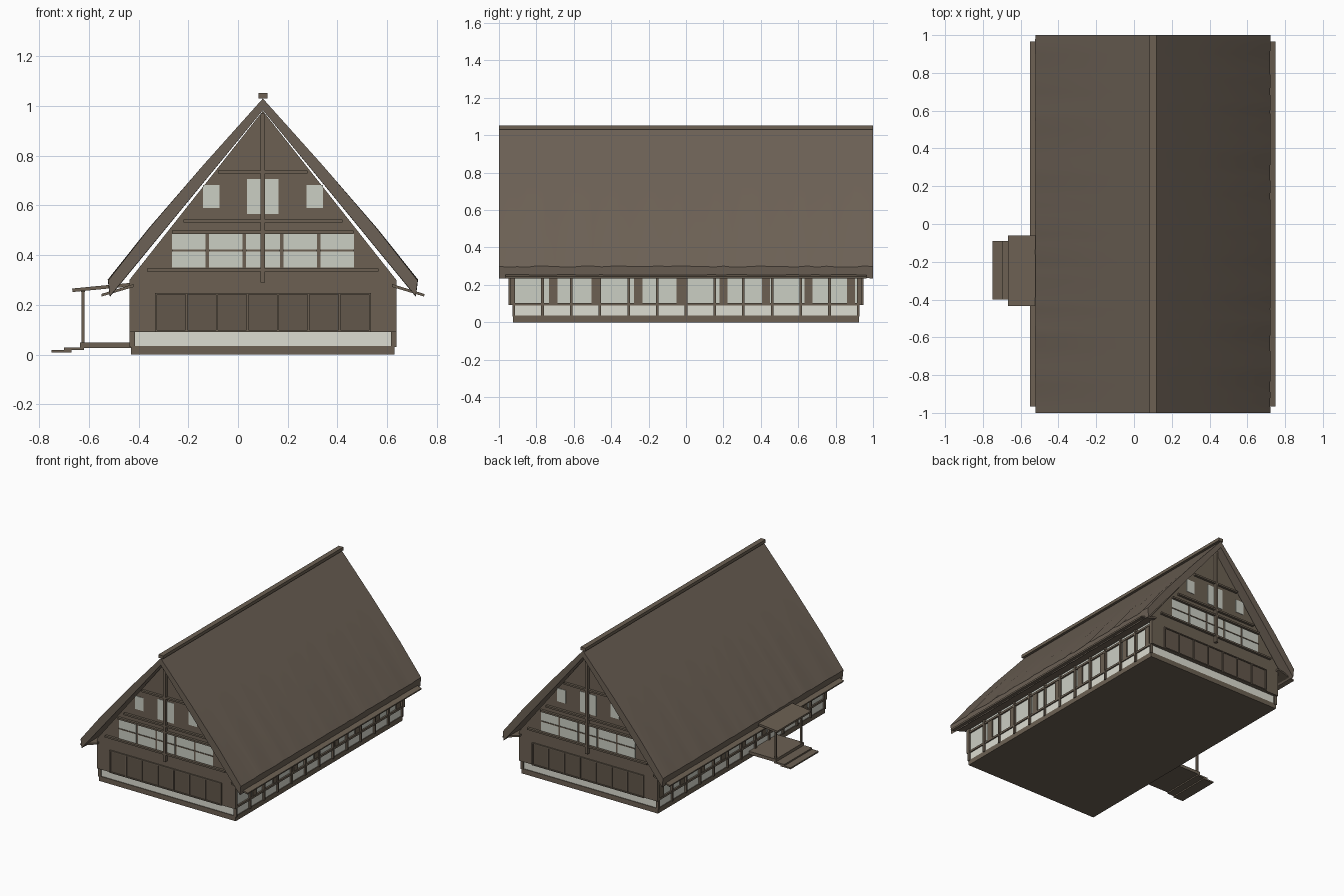
import bpy, bmesh, math, random
from mathutils import Vector

random.seed(4)
cube = bpy.data.objects.get("Cube")
if cube:
    bpy.data.objects.remove(cube)

CX = 0.10  # the ridge line of the house


def material(name, r, g, b):
    m = bpy.data.materials.new(name)
    m.use_nodes = True
    m.diffuse_color = (r, g, b, 1)
    m.node_tree.nodes["Principled BSDF"].inputs["Base Color"].default_value = (r, g, b, 1)
    return m


wood = material("brown wood", 0.150, 0.118, 0.086)
panel_wood = material("dark panel wood", 0.122, 0.095, 0.069)
thatch = material("thatch", 0.152, 0.120, 0.092)
plaster = material("pale plaster", 0.72, 0.72, 0.64)
paper = material("window paper", 0.60, 0.62, 0.55)


def finish(name, bm, *mats):
    bmesh.ops.recalc_face_normals(bm, faces=bm.faces)
    mesh = bpy.data.meshes.new(name)
    bm.to_mesh(mesh)
    bm.free()
    for m in mats:
        mesh.materials.append(m)
    obj = bpy.data.objects.new(name, mesh)
    bpy.context.collection.objects.link(obj)
    return obj


def boxes(name, mat, items):
    """One object from boxes given as x0, x1, y0, y1, z0, z1."""
    bm = bmesh.new()
    for x0, x1, y0, y1, z0, z1 in items:
        verts = bmesh.ops.create_cube(bm, size=1)["verts"]
        mid = Vector((x0 + x1, y0 + y1, z0 + z1)) / 2
        for v in verts:
            v.co = mid + Vector((v.co.x * (x1 - x0), v.co.y * (y1 - y0), v.co.z * (z1 - z0)))
    return finish(name, bm, mat)


def prism(bm, profile, y0, y1):
    """Extrude an x, z outline along y."""
    f = bm.faces.new([bm.verts.new((x, y0, z)) for x, z in profile])
    new = bmesh.ops.extrude_face_region(bm, geom=[f])["geom"]
    bmesh.ops.translate(bm, verts=[g for g in new if isinstance(g, bmesh.types.BMVert)],
                        vec=(0, y1 - y0, 0))


def gable_outline(half, low, eave, top):
    return [(CX - half, low), (CX + half, low), (CX + half, eave), (CX, top), (CX - half, eave)]


def both_gables(x0, x1, z0, z1, out):
    """The same plate on the front and back gable, standing out to depth out."""
    return [(x0, x1, *sorted((s * 0.935, s * out)), z0, z1) for s in (-1, 1)]


# Foundation and plaster band
boxes("foundation", wood, [(CX - 0.53, CX + 0.53, -0.925, 0.925, 0, 0.035)])
boxes("plaster_band", plaster, [(CX - 0.525, CX + 0.525, -0.92, 0.92, 0.035, 0.095)])

# Main body with paper screens along the long sides
bm = bmesh.new()
prism(bm, gable_outline(0.522, 0.09, 0.30, 0.965), -0.92, 0.92)
bmesh.ops.recalc_face_normals(bm, faces=bm.faces)
for f in bm.faces:
    f.material_index = 1 if abs(f.normal.x) > 0.95 else 0
finish("body", bm, wood, paper)

# Boarded gable walls
bm = bmesh.new()
for s in (-1, 1):
    prism(bm, gable_outline(0.537, 0.092, 0.30, 0.98), s * 0.915, s * 0.94)
finish("gable_walls", bm, wood)

# Gable windows
row = [-0.265 + 0.149 * i for i in range(5)]
panes, bars = [], []
for x in row:
    panes += both_gables(x, x + 0.135, 0.35, 0.485, 0.943)
    bars += both_gables(x, x + 0.135, 0.415, 0.422, 0.947)
for dx, w, z0, z1 in ((-0.208, 0.033, 0.59, 0.682), (0, 0.063, 0.565, 0.707), (0.208, 0.033, 0.59, 0.682)):
    panes += both_gables(CX + dx - w, CX + dx + w, z0, z1, 0.943)
boxes("gable_windows", paper, panes)
boxes("window_bars", wood, bars)

# Gable beams and king post
beams = both_gables(CX - 0.009, CX + 0.009, 0.29, 0.97, 0.962)
for half, z in ((0.18, 0.735), (0.32, 0.537), (0.365, 0.494), (0.465, 0.341)):
    beams += both_gables(CX - half, CX + half, z - 0.006, z + 0.006, 0.957)
boxes("gable_beams", wood, beams)

# Dark sliding panels below, with frames
step = 0.86 / 7
panels, frames = [], []
for i in range(7):
    x = CX - 0.43 + i * step
    panels += both_gables(x, x + step, 0.095, 0.247, 0.942)
for i in range(8):
    x = CX - 0.43 + i * step
    frames += both_gables(x - 0.004, x + 0.004, 0.095, 0.247, 0.949)
for z in (0.095, 0.245):
    frames += both_gables(CX - 0.434, CX + 0.434, z - 0.003, z + 0.004, 0.949)
boxes("gable_panels", panel_wood, panels)
boxes("gable_panel_frames", wood, frames)

# Long side walls: posts, rails, shutters
posts, rails, shutters, lower = [], [], [], []
for s in (-1, 1):
    def side(depth, y0, y1, z0, z1):
        return (*sorted((CX + s * 0.515, CX + s * depth)), y0, y1, z0, z1)
    for i in range(-6, 7):
        y = i * 0.1535
        posts.append(side(0.537, y - 0.007, y + 0.007, 0.03, 0.28))
    for z in (0.095, 0.243):
        rails.append(side(0.533, -0.925, 0.925, z - 0.006, z + 0.008))
    for i in range(8):
        y = -0.71 + i * 0.2275
        shutters.append(side(0.53, y - 0.022, y + 0.022, 0.1, 0.24))
boxes("side_posts", wood, posts)
boxes("side_rails", wood, rails)
boxes("side_shutters", wood, shutters)

# Thatched roof: cross-section lofted along y with slightly uneven eaves
SECTION = [(0.615, 0.235), (0.622, 0.298), (0.46, 0.505), (0.24, 0.762), (0, 1.03)]
STATIONS = 40
bm = bmesh.new()
rings = []
for i in range(STATIONS + 1):
    y = -1 + 2 * i / STATIONS
    right, left = [], []
    for side_pts, s in ((right, 1), (left, -1)):
        wob = random.uniform(-0.004, 0.004) if 0 < i < STATIONS else 0
        for k, (x, z) in enumerate(SECTION):
            fade = (0.4, 1, 0.4, 0, 0)[k]
            side_pts.append((CX + s * (x + wob * 0.5 * fade), y, z + wob * fade))
    outline = right + left[-2::-1] + [(CX, y, 0.983)]
    rings.append([bm.verts.new(p) for p in outline])
n = len(rings[0])
for a, b in zip(rings, rings[1:]):
    for k in range(n):
        bm.faces.new((a[k], a[(k + 1) % n], b[(k + 1) % n], b[k]))
for end in (rings[0], rings[-1]):
    # each end is split at the ridge so the two halves stay clean
    bm.faces.new(end[:5] + [end[-1]])
    bm.faces.new(end[4:])
roof = finish("thatched_roof", bm, thatch)
bpy.context.view_layer.objects.active = roof
roof.select_set(True)
bpy.ops.object.shade_smooth_by_angle(angle=math.radians(25))
roof.select_set(False)

# Ridge cap
boxes("ridge_cap", wood, [(CX - 0.018, CX + 0.018, -1, 1, 1.03, 1.052)])

# Thin skirt roofs below the eaves
bm = bmesh.new()
for s in (-1, 1):
    prism(bm, [(CX + s * x, z) for x, z in ((0.52, 0.272), (0.648, 0.234), (0.65, 0.244), (0.52, 0.284))],
          -0.965, 0.965)
finish("skirt_roofs", bm, wood)

# Side entrance porch: deck, steps, posts, sloping roof
boxes("porch_deck", wood, [(-0.635, -0.42, -0.40, -0.09, 0.027, 0.049)])
boxes("porch_steps", wood, [(-0.70, -0.62, -0.40, -0.09, 0.018, 0.029),
                            (-0.75, -0.67, -0.40, -0.09, 0.009, 0.019)])
boxes("porch_posts", wood, [(-0.63, -0.618, y - 0.006, y + 0.006, 0.045, 0.268) for y in (-0.385, -0.105)])
boxes("porch_beam", wood, [(-0.632, -0.616, -0.41, -0.08, 0.252, 0.263)])
bm = bmesh.new()
prism(bm, [(-0.665, 0.252), (-0.43, 0.275), (-0.43, 0.289), (-0.667, 0.266)], -0.435, -0.06)
finish("porch_roof", bm, wood)
